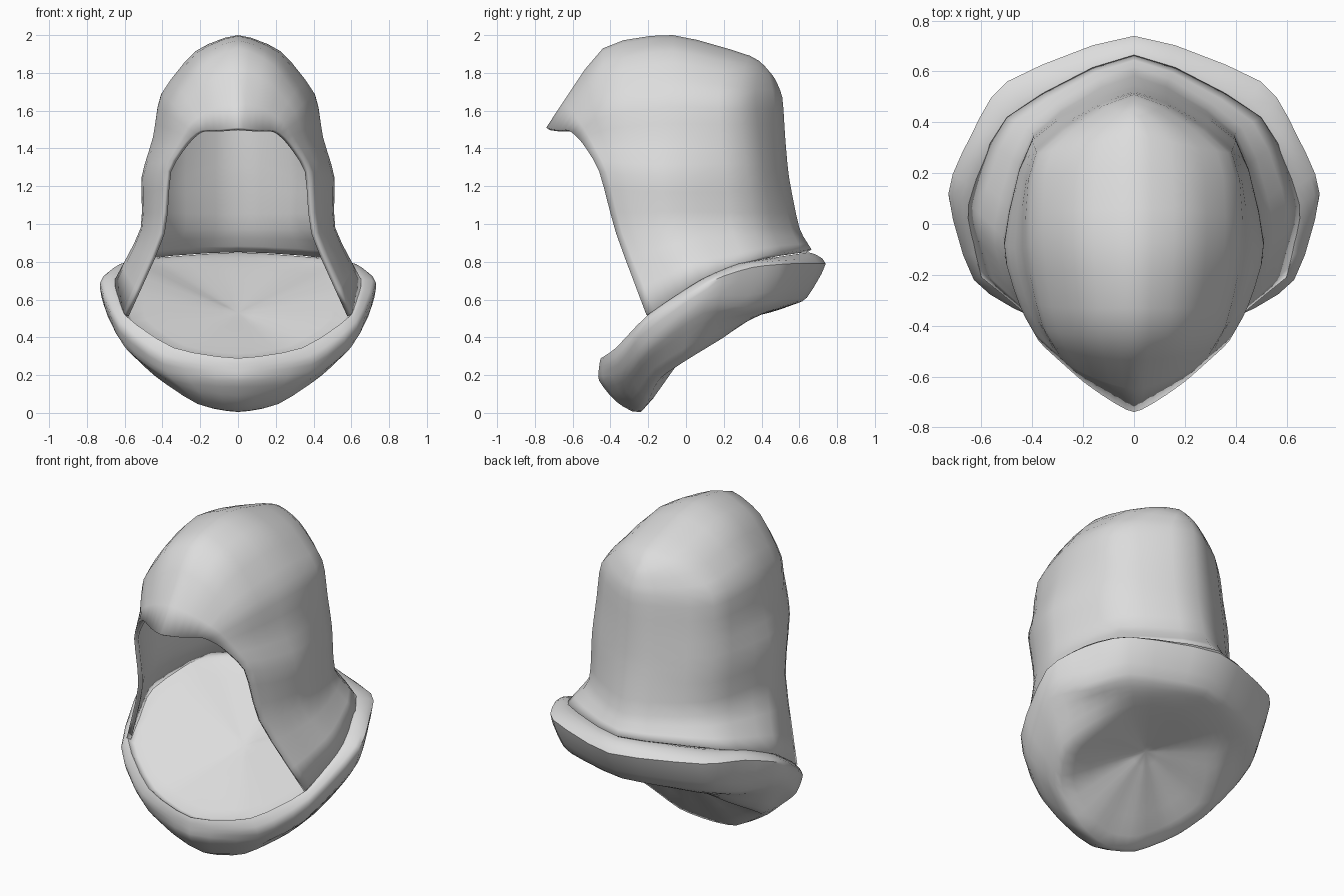
import bpy, bmesh
from mathutils import Vector

if "Cube" in bpy.data.objects:
    bpy.data.objects.remove(bpy.data.objects["Cube"])

cloth = bpy.data.materials.new("light grey cloth")
cloth.diffuse_color = (0.72, 0.72, 0.72, 1)
cloth.use_nodes = True
cloth.node_tree.nodes["Principled BSDF"].inputs["Base Color"].default_value = cloth.diffuse_color


def flip(p):
    return Vector((-p.x, p.y, p.z))


def smooth(pts, n, mirror_start, mirror_end):
    """Resample a path through its points; ends on the centre plane mirror."""
    a = flip(pts[1]) if mirror_start else 2 * pts[0] - pts[1]
    b = flip(pts[-2]) if mirror_end else 2 * pts[-1] - pts[-2]
    q = [a] + pts + [b]
    out = []
    for i in range(1, len(q) - 2):
        for k in range(n):
            t = k / n
            p0, p1, p2, p3 = q[i - 1:i + 3]
            m1, m2 = (p2 - p0) * 0.33, (p3 - p1) * 0.33
            out.append(p1 * (2*t**3 - 3*t**2 + 1) + m1 * (t**3 - 2*t**2 + t)
                       + p2 * (3*t**2 - 2*t**3) + m2 * (t**3 - t**2))
    return out + [pts[-1].copy()]


def loft(name, rows, n, u_ends, v_ends, thickness=0):
    """Skin a half patch through rows of points, then mirror it across x."""
    rows = [smooth([Vector(p) for p in r], n, *u_ends) for r in rows]
    cols = [smooth(list(c), n, *v_ends) for c in zip(*rows)]
    bm = bmesh.new()
    grid = [[bm.verts.new((max(0, p.x), p.y, p.z)) for p in c] for c in cols]
    for a, b in zip(grid, grid[1:]):
        for j in range(len(a) - 1):
            bm.faces.new((a[j], b[j], b[j + 1], a[j + 1]))
    bmesh.ops.remove_doubles(bm, verts=bm.verts, dist=1e-4)
    mesh = bpy.data.meshes.new(name)
    bm.to_mesh(mesh)
    bm.free()
    mesh.materials.append(cloth)
    ob = bpy.data.objects.new(name, mesh)
    bpy.context.collection.objects.link(ob)
    mir = ob.modifiers.new("mirror", 'MIRROR')
    mir.merge_threshold = 0.001
    if thickness:
        sol = ob.modifiers.new("thickness", 'SOLIDIFY')
        sol.thickness, sol.offset = thickness, -1
    bpy.ops.object.select_all(action='DESELECT')
    ob.select_set(True)
    bpy.context.view_layer.objects.active = ob
    bpy.ops.object.shade_smooth_by_angle(angle=0.9)
    return ob


# Hood: rows from the collar up to the crown ridge, each from face opening to back
hood = [
    [(.60, -.21, .52), (.63, -.08, .60), (.65, .08, .71), (.50, .42, .83), (0, .665, .865)],
    [(.41, -.37, .95), (.47, -.26, .96), (.515, -.05, .98), (.40, .36, .98), (0, .60, .98)],
    [(.375, -.46, 1.28), (.45, -.32, 1.26), (.51, -.08, 1.25), (.40, .33, 1.25), (0, .545, 1.25)],
    [(.28, -.55, 1.43), (.38, -.38, 1.45), (.45, -.10, 1.46), (.39, .30, 1.46), (0, .525, 1.46)],
    [(.20, -.62, 1.495), (.34, -.42, 1.63), (.405, -.08, 1.69), (.37, .28, 1.67), (0, .51, 1.67)],
    [(.10, -.69, 1.50), (.19, -.44, 1.84), (.225, -.07, 1.915), (.20, .31, 1.83), (0, .47, 1.77)],
    [(0, -.74, 1.51), (0, -.44, 1.93), (0, -.07, 2.0), (0, .34, 1.89), (0, .43, 1.82)],
]
loft("hood", hood, 3, (False, True), (False, True), 0.025)

# Collar: tilted rings from the inner lip over the rim to the underside, back to front
collar = [
    [(0, .52, .80), (.36, .41, .78), (.50, .25, .75), (.57, .06, .66), (.56, -.19, .49), (.32, -.33, .33), (0, -.41, .28)],
    [(0, .65, .85), (.43, .45, .82), (.58, .28, .79), (.65, .08, .705), (.60, -.20, .52), (.34, -.37, .345), (0, -.45, .29)],
    [(0, .74, .79), (.50, .56, .79), (.64, .35, .77), (.73, .12, .69), (.63, -.22, .46), (.39, -.37, .28), (0, -.46, .24)],
    [(0, .64, .61), (.45, .50, .60), (.60, .32, .56), (.71, .10, .57), (.60, -.20, .35), (.36, -.34, .19), (0, -.46, .17)],
    [(0, .56, .57), (.38, .44, .54), (.52, .28, .50), (.62, .08, .43), (.52, -.18, .27), (.27, -.31, .11), (0, -.37, .06)],
    [(0, .44, .53), (.28, .34, .50), (.42, .20, .40), (.50, .02, .29), (.40, -.14, .18), (.19, -.21, .04), (0, -.24, .005)],
]


def toward(ring, centre, f):
    return [Vector(p).lerp(Vector(centre), f) for p in ring]


floor_c, under_c = (0, .06, .53), (0, .10, .45)
rings = ([toward(collar[0], floor_c, f) for f in (1, .5)] + collar
         + [toward(collar[-1], under_c, f) for f in (.5, 1)])
loft("collar", rings, 3, (True, True), (False, False))
